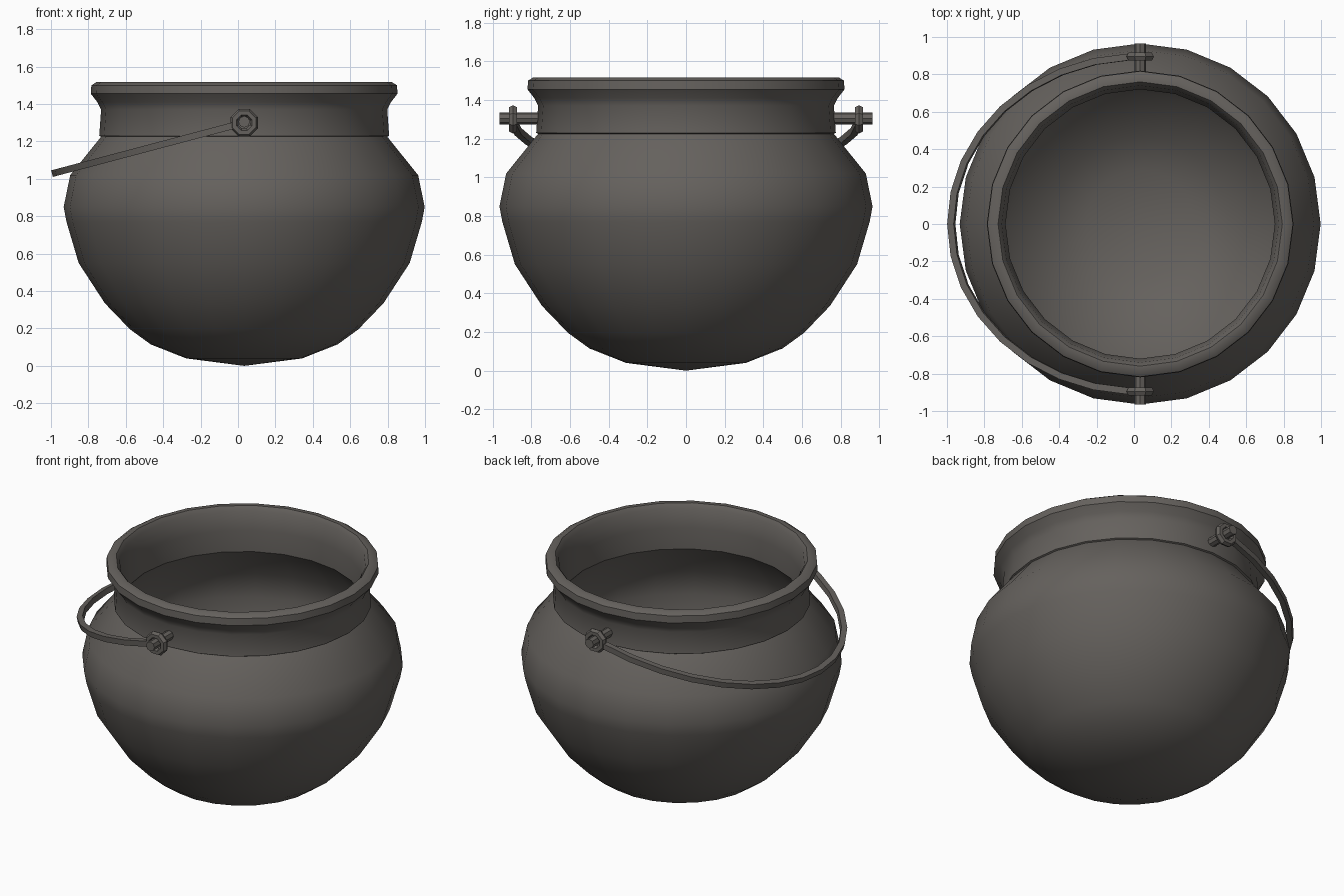
import bpy, bmesh, math
from mathutils import Vector, Matrix

if "Cube" in bpy.data.objects:
    bpy.data.objects.remove(bpy.data.objects["Cube"])

CX = 0.033          # pot axis in x
PIVOT_Z = 1.30      # bail pivot height
PIVOT_Y = 0.895

iron = bpy.data.materials.new("dark iron")
iron.diffuse_color = (0.13, 0.12, 0.11, 1)
iron.use_nodes = True
iron.node_tree.nodes["Principled BSDF"].inputs["Base Color"].default_value = iron.diffuse_color


def finish(bm, name, angle):
    bmesh.ops.recalc_face_normals(bm, faces=bm.faces)
    me = bpy.data.meshes.new(name)
    bm.to_mesh(me)
    bm.free()
    ob = bpy.data.objects.new(name, me)
    bpy.context.collection.objects.link(ob)
    me.materials.append(iron)
    bpy.ops.object.select_all(action='DESELECT')
    ob.select_set(True)
    bpy.context.view_layer.objects.active = ob
    bpy.ops.object.shade_smooth_by_angle(angle=math.radians(angle))
    return ob


def sweep(bm, rings, closed):
    """Skin a list of equal-length point rings."""
    vs = [[bm.verts.new(p) for p in r] for r in rings]
    n = len(vs[0])
    for i in range(len(vs) if closed else len(vs) - 1):
        a, b = vs[i], vs[(i + 1) % len(vs)]
        for j in range(n):
            bm.faces.new((a[j], a[(j + 1) % n], b[(j + 1) % n], b[j]))
    if not closed:
        bm.faces.new(vs[0])
        bm.faces.new(vs[-1])


# Pot: one revolved profile, outside from the base up, then down the inside
profile = [(0, 0), (0.31, 0.04), (0.50, 0.115), (0.61, 0.195), (0.745, 0.335),
           (0.885, 0.55), (0.95, 0.77), (0.965, 0.85), (0.93, 1.02), (0.765, 1.225),
           (0.775, 1.23), (0.765, 1.37), (0.785, 1.41), (0.82, 1.455), (0.817, 1.50),
           (0.79, 1.517), (0.76, 1.517), (0.74, 1.49), (0.72, 1.37), (0.72, 1.23),
           (0.88, 1.01), (0.915, 0.84), (0.84, 0.56), (0.70, 0.36), (0.47, 0.16),
           (0.29, 0.09), (0, 0.05)]
bm = bmesh.new()
verts = [bm.verts.new((CX + r, 0, z)) for r, z in profile]
edges = [bm.edges.new(p) for p in zip(verts, verts[1:])]
bmesh.ops.spin(bm, geom=verts + edges, cent=(CX, 0, 0), axis=(0, 0, 1),
               angle=math.tau, steps=24, use_duplicate=False)
bmesh.ops.remove_doubles(bm, verts=bm.verts, dist=0.0005)
finish(bm, "pot", 35)

# Bail handle: square bar along a tilted half ellipse
tilt = math.atan(0.265)
out = Vector((-math.cos(tilt), 0, -math.sin(tilt)))
up = Vector((-math.sin(tilt), 0, math.cos(tilt)))
pivot = Vector((CX, 0, PIVOT_Z))
A, B, H = 1.01 / math.cos(tilt), PIVOT_Y, 0.018
rings = []
for i in range(17):
    t = math.radians(3 + 174 * i / 16)
    c = pivot + out * A * math.sin(t) + Vector((0, B * math.cos(t), 0))
    n = (out * B * math.sin(t) + Vector((0, A * math.cos(t), 0))).normalized()
    rings.append([c + n * H * s + up * H * k for s, k in ((1, 1), (-1, 1), (-1, -1), (1, -1))])
bm = bmesh.new()
sweep(bm, rings, False)
finish(bm, "bail_handle", 30)

# Eyelets and pegs on both sides
for side, word in ((-1, "front"), (1, "back")):
    rings = []
    for i in range(8):
        a = math.tau * (i + 0.5) / 8
        d = Vector((math.cos(a), 0, math.sin(a)))
        c = Vector((CX, side * PIVOT_Y, PIVOT_Z)) + d * 0.056
        rings.append([c + d * 0.023 * math.cos(b) + Vector((0, 0.025 * math.sin(b), 0))
                      for b in (math.tau * k / 6 for k in range(6))])
    bm = bmesh.new()
    sweep(bm, rings, True)
    finish(bm, word + "_eyelet", 40)

    bm = bmesh.new()
    bmesh.ops.create_cone(bm, cap_ends=True, segments=8, radius1=0.031, radius2=0.031, depth=0.22,
                          matrix=Matrix.Translation((CX, side * 0.855, PIVOT_Z + 0.005))
                          @ Matrix.Rotation(math.pi / 2, 4, 'X'))
    finish(bm, word + "_peg", 30)
